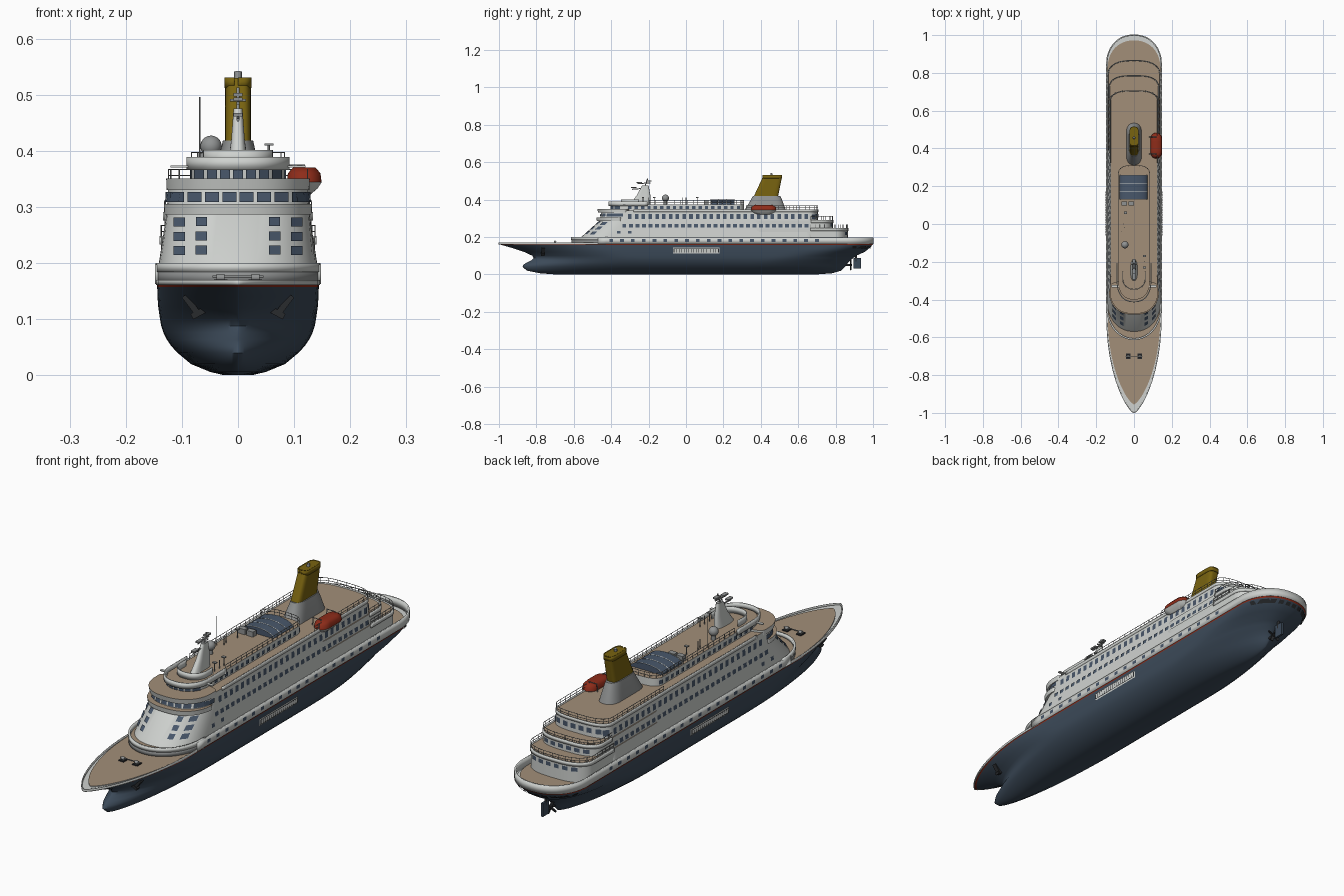
import bpy, bmesh, math
from mathutils import Vector

if "Cube" in bpy.data.objects:
    bpy.data.objects.remove(bpy.data.objects["Cube"])

def material(name, *rgb):
    m = bpy.data.materials.new(name)
    m.use_nodes = True
    m.diffuse_color = (*rgb, 1)
    m.node_tree.nodes["Principled BSDF"].inputs["Base Color"].default_value = (*rgb, 1)
    return m

WHITE = material("white_paint", .62, .64, .62)
NAVY = material("navy_hull", .046, .07, .102)
RED = material("red_paint", .27, .025, .01)
TAN = material("tan_deck", .36, .272, .19)
GLASS = material("blue_glass", .065, .095, .145)
GOLD = material("gold_funnel", .19, .125, .005)
GREY = material("grey_metal", .28, .29, .29)
DARK = material("dark_metal", .022, .024, .027)
N = 64

# A level is (z, bow y, stern y, half width, bow length, bow power, stern length, stern power)
def half(lv, y):
    z, yb, ys, w, lb, pb, ls, ps = lv
    a = min(max((y - yb) / lb, 0), 1)
    b = min(max((ys - y) / ls, 0), 1)
    return w * (1 - (1 - a) ** 2) ** pb * (1 - (1 - b) ** 2) ** ps

def ring(lv):
    yy = [lv[1] + (lv[2] - lv[1]) * (1 - math.cos(math.pi * i / N)) / 2 for i in range(N + 1)]
    pts = [(half(lv, y), y) for y in yy]
    return pts + [(-x, y) for x, y in pts[N - 1:0:-1]]

def at(levels, z):
    for a, b in zip(levels, levels[1:]):
        if z <= b[0]:
            break
    t = (z - a[0]) / (b[0] - a[0])
    return [p + (q - p) * t for p, q in zip(a, b)]

def finish(name, bm, mats, angle=35):
    me = bpy.data.meshes.new(name)
    bm.to_mesh(me)
    bm.free()
    for m in mats:
        me.materials.append(m)
    ob = bpy.data.objects.new(name, me)
    bpy.context.collection.objects.link(ob)
    bpy.ops.object.select_all(action="DESELECT")
    ob.select_set(True)
    bpy.context.view_layer.objects.active = ob
    bpy.ops.object.shade_smooth_by_angle(angle=math.radians(angle))
    return ob

def loft(name, levels, side=WHITE, top=TAN, last=None, angle=35):
    bm = bmesh.new()
    rows = [[bm.verts.new((x, y, lv[0])) for x, y in ring(lv)] for lv in levels]
    c = 2 * N
    for k, (a, b) in enumerate(zip(rows, rows[1:])):
        for i in range(c):
            f = bm.faces.new((a[i], a[(i + 1) % c], b[(i + 1) % c], b[i]))
            f.material_index = 2 if last and k == len(rows) - 2 else 0
    for r, mi in ((rows[0], 0), (rows[-1], 1)):
        for i in range(N):
            ids = dict.fromkeys((i, i + 1, (c - i - 1) % c, (c - i) % c))
            bm.faces.new([r[j] for j in ids]).material_index = mi
    bmesh.ops.recalc_face_normals(bm, faces=bm.faces)
    return finish(name, bm, [side, top, last or side], angle)

def chain(lv, y0=None, y1=None):
    pts = ring(lv)
    if y1 is not None:
        pts = pts[N:] + pts[:N]
    return [p for p in pts if (y0 is None or p[1] >= y0) and (y1 is None or p[1] <= y1)]

def wall(name, lv, z0, z1, thick, y0=None, y1=None, mat=WHITE):
    bm = bmesh.new()
    cols = [[bm.verts.new((x, y, z)) for z in (z0, z1)] for x, y in chain(lv, y0, y1)]
    for a, b in zip(cols, cols[1:]):
        bm.faces.new((a[0], b[0], b[1], a[1]))
    ob = finish(name, bm, [mat])
    s = ob.modifiers.new("thickness", "SOLIDIFY")
    s.thickness, s.offset = thick, 0

def tubes(name, lines, radius, mat):
    cu = bpy.data.curves.new(name, "CURVE")
    cu.dimensions, cu.bevel_depth, cu.bevel_resolution = "3D", radius, 1
    for line in lines:
        s = cu.splines.new("POLY")
        s.points.add(len(line) - 1)
        for p, q in zip(s.points, line):
            p.co = (*q, 1)
    cu.use_fill_caps = True
    cu.materials.append(mat)
    bpy.context.collection.objects.link(bpy.data.objects.new(name, cu))

def rail(name, lv, z, y0=None, y1=None, h=.022):
    pts = chain(lv, y0, y1)
    lines = [[(x, y, z + k * h) for x, y in pts] for k in (.5, 1)]
    prev = None
    for x, y in pts:
        if prev is None or math.dist(prev, (x, y)) > .022:
            lines.append([(x, y, z), (x, y, z + h)])
            prev = (x, y)
    tubes(name, lines, .0011, GREY)

# Window plates that follow the surface of a loft
def surf(levels, z, u, mode):
    lv = at(levels, z)
    if mode in (1, -1):
        return Vector((mode * half(lv, u), u, z))
    p, ln = (lv[5], lv[4]) if mode == "front" else (lv[7], lv[6])
    d = ln * (1 - math.sqrt(max(0, 1 - min(1, abs(u) / lv[3]) ** (1 / p))))
    return Vector((u, lv[1] + d if mode == "front" else lv[2] - d, z))

def plates(name, levels, items, w, h, mat=GLASS, lift=.003):
    bm = bmesh.new()
    for mode, u, z in items:
        q = [surf(levels, z + b * h / 2, u + a * w / 2, mode) for a, b in ((-1, -1), (1, -1), (1, 1), (-1, 1))]
        n = (q[1] - q[0]).cross(q[3] - q[0]).normalized()
        out = Vector((mode, 0, 0)) if mode in (1, -1) else Vector((0, -1 if mode == "front" else 1, 0))
        if n.dot(out) < 0:
            n, q = -n, q[::-1]
        bm.faces.new([bm.verts.new(p + n * lift) for p in q])
    finish(name, bm, [mat])

def both(y0, y1, count, z):
    return [(s, y0 + (y1 - y0) * i / max(1, count - 1), z) for s in (1, -1) for i in range(count)]

def box(name, loc, size, mat, rot=(0, 0, 0)):
    bpy.ops.mesh.primitive_cube_add(size=1, location=loc, rotation=rot)
    ob = bpy.context.object
    ob.name, ob.scale = name, size
    ob.data.materials.append(mat)

# Hull with bulbous bow and counter stern
HULL = [(0, -.7, .7, .025, .4, .5, .4, .5), (.006, -.78, .78, .05, .5, .5, .5, .6),
        (.02, -.85, .83, .084, .6, .6, .5, .65), (.04, -.874, .85, .108, .62, .65, .5, .6),
        (.052, -.87, .858, .119, .61, .68, .5, .57), (.064, -.85, .868, .127, .58, .71, .48, .54),
        (.076, -.825, .88, .133, .55, .73, .46, .5), (.088, -.815, .895, .137, .52, .73, .43, .47),
        (.1, -.822, .91, .139, .5, .71, .4, .45), (.12, -.865, .955, .142, .48, .67, .3, .4),
        (.14, -.925, .98, .1435, .5, .69, .2, .42), (.157, -.985, .996, .144, .5, .72, .15, .45),
        (.163, -1, 1, .144, .5, .72, .15, .45)]
SHEER = HULL[-1]
loft("hull", HULL, NAVY, WHITE, RED, 50)
loft("main_deck", [(z, -.955, .972, .139, .46, .72, .14, .45) for z in (.16, .1665)])
SIDE = [SHEER, (.2, *SHEER[1:])]
wall("bow_bulwark", SHEER, .161, .17, .004, y1=-.4)
wall("aft_bulwark", SHEER, .163, .197, .007, y0=-.48)
plates("stern_openings", HULL, [("stern", -.105 + .03 * i, .148) for i in range(8)] + both(.9, .95, 2, .148), .02, .012, DARK, .004)
plates("lower_ports", SIDE, both(-.4, .7, 20, .181), .02, .014, lift=.0045)
plates("name_board", HULL, both(.055, 0, 1, .128), .25, .03, WHITE, .004)
plates("name_board_panel", HULL, both(.055, 0, 1, .128), .242, .021, DARK, .0055)
plates("name_board_slats", HULL, both(-.056, .166, 18, .128), .0105, .018, WHITE, .007)

# Stepped houses
BREAK = (.163, -.61, .7, .1425, .17, .5, .05, .3)
loft("forward_base", [BREAK, (.186, *BREAK[1:])])
wall("breakwater_lower", BREAK, .163, .188, .006, y1=-.4, mat=GREY)
wall("breakwater_rim", BREAK, .184, .2, .009, y1=-.4)
HOUSE = [(.17, -.58, .705, .142, .16, .45, .05, .3), (.2, -.56, .705, .141, .16, .45, .05, .3),
         (.29, -.46, .705, .127, .12, .4, .05, .3), (.343, -.45, .705, .124, .12, .4, .05, .3)]
loft("main_house", HOUSE)
AFT = [((.165, .3, .865, .137, .1, .3, .07, .35), .245), ((.2, .3, .785, .131, .1, .3, .06, .3), .288)]
for (lv, z), name in zip(AFT, ("lower_aft", "middle_aft")):
    lv2 = (z, *lv[1:])
    loft(name + "_house", [lv, lv2])
    wall(name + "_edge", lv2, z - .012, z + .003, .006, y0=.66)
    rail(name + "_rail", lv2, z, y0=.66)
    plates(name + "_windows", [lv, lv2], [("stern", x, z - .025) for x in (-.09, -.054, -.018, .018, .054, .09)], .022, .016)
wall("roof_edge", HOUSE[-1], .334, .347, .005, y0=-.3)
rail("roof_rail", HOUSE[-1], .345, y0=.3)
plates("stern_windows", HOUSE, [("stern", x, .314) for x in (-.09, -.054, -.018, .018, .054, .09)], .022, .02)
plates("middle_windows", HOUSE, both(-.33, .68, 30, .26), .021, .017)
plates("upper_windows", HOUSE, both(-.3, .68, 28, .309), .019, .025)
plates("forward_windows", HOUSE, [("front", s * x, z) for s in (1, -1) for x in (.064, .102) for z in (.22, .245, .271)], .02, .016, lift=.004)
plates("forward_side_windows", HOUSE, both(-.36, -.3, 2, .225), .018, .015)

# Bridge front
loft("bridge_balcony", [(.286, -.477, -.33, .131, .12, .4, .03, .3), (.305, -.48, -.33, .132, .12, .4, .03, .3)])
loft("bridge_roof", [(.33, -.47, -.3, .127, .12, .4, .03, .3), (.351, -.475, -.3, .128, .12, .4, .03, .3)])
plates("bridge_windows", HOUSE, [("front", -.105 + .03 * i, .317) for i in range(8)] + both(-.4, -.35, 3, .317), .025, .018, lift=.004)
UPPER = [(.34, -.4, .31, .083, .09, .42, .04, .3), (.375, -.4, .31, .083, .09, .42, .04, .3)]
loft("upper_house", UPPER)
plates("lookout_windows", UPPER, [("front", -.066 + .022 * i, .358) for i in range(7)], .018, .016, lift=.004)
plates("upper_house_windows", UPPER, both(-.3, .28, 18, .358), .018, .016)
wall("lookout_rim", (.37, -.412, .31, .089, .1, .42, .04, .3), .366, .389, .005, y1=-.2)
wall("mast_windscreen", (.39, -.345, -.1, .06, .06, .4, .05, .3), .375, .401, .004, y1=-.25)
rail("upper_rail", UPPER[1], .375, y0=-.2)
for s in (1, -1):
    box("bridge_wing_arm", (s * .1, -.33, .372), (.04, .012, .004), WHITE)

# Funnel
loft("funnel_base", [(.34, .31, .535, .041, .05, .4, .05, .4), (.395, .345, .515, .032, .05, .4, .05, .4),
                     (.418, .357, .505, .027, .05, .4, .05, .4)], GREY, GREY)
FUNNEL = [(.416, .362, .492, .0228, .025, .25, .025, .25), (.53, .415, .515, .0228, .025, .25, .025, .25)]
loft("funnel", FUNNEL, GOLD, GOLD)
wall("funnel_cap", at(FUNNEL, .52), .512, .531, .003, mat=GOLD)
tubes("exhaust_pipe", [[(0, .455, .52), (0, .458, .541)]], .007, GREY)

# Skylight with ribs, and roof lockers
for name, y, length, r, mat in [("skylight", .195, .13, .074, GLASS)] + [("skylight_rib", .132 + .042 * i, .003, .0755, WHITE) for i in range(4)]:
    bpy.ops.mesh.primitive_cylinder_add(vertices=32, radius=1, depth=1, location=(-.003, y, .372), rotation=(math.pi / 2, 0, 0))
    ob = bpy.context.object
    ob.name, ob.scale = name, (r, r * .4, length)
    ob.data.materials.append(mat)
    bpy.ops.object.shade_smooth_by_angle(angle=math.radians(35))
for x in (-.052, -.015):
    box("roof_locker", (x, .108, .385), (.03, .022, .022), GREY)

# Mast, aerials, vents and dome
loft("mast", [(.375, -.3, -.19, .018, .04, .4, .04, .4), (.42, -.265, -.19, .012, .02, .4, .02, .4),
              (.475, -.235, -.2, .008, .01, .4, .01, .4)], WHITE, GREY)
tubes("mast_spars", [[(0, -.22, .47), (0, -.205, .512)], [(0, -.29, .455), (0, -.2, .462)], [(-.014, -.215, .49), (.014, -.215, .49)],
                     [(0, -.26, .485), (0, -.19, .49)]], .003, GREY)
for y, z in ((-.28, .464), (-.25, .492), (-.2, .5)):
    box("radar_scanner", (0, y, z), (.016, .03, .006), GREY)
bpy.ops.mesh.primitive_uv_sphere_add(segments=24, ring_count=16, radius=.019, location=(-.048, -.11, .408))
bpy.context.object.name = "satellite_dome"
bpy.context.object.data.materials.append(GREY)
bpy.ops.object.shade_smooth_by_angle(angle=math.radians(35))
tubes("dome_stand", [[(-.048, -.11, .375), (-.048, -.11, .395)]], .011, GREY)
tubes("whip_aerial", [[(-.068, -.04, .375), (-.068, -.04, .496)]], .0014, GREY)
POSTS = [(.055, -.23), (.055, -.17), (-.045, .06), (.055, -.2), (-.055, 0), (-.05, -.02)]
tubes("roof_posts", [[(x, y, .375), (x, y, .41)] for x, y in POSTS], .002, GREY)
for x, y in POSTS[:3]:
    box("vent_head", (x, y, .411), (.016, .012, .004), GREY)

# Lifeboat and davits
LIFEBOAT = [(.321, .375, .455, .01, .03, .5, .03, .5), (.333, .355, .475, .024, .03, .5, .03, .5),
            (.344, .347, .483, .031, .035, .45, .035, .45), (.36, .35, .48, .029, .035, .45, .035, .45),
            (.37, .365, .465, .02, .03, .45, .03, .45)]
loft("lifeboat_hull", LIFEBOAT[:3], WHITE, RED).location.x = .118
loft("lifeboat_canopy", LIFEBOAT[2:], RED, RED, angle=60).location.x = .118
tubes("davits", [[(.08, y, .343), (.082, y, .374), (.118, y, .374), (.118, y, .36)] for y in (.37, .46)], .002, GREY)

# Foredeck windlass
tubes("windlass_shaft", [[(-.045, -.7, .176), (.045, -.7, .176)]], .002, GREY)
for s in (1, -1):
    tubes("windlass_drum", [[(s * .024, -.7, .174), (s * .038, -.7, .174)]], .007, GREY)
    box("windlass_bed", (s * .031, -.7, .168), (.024, .03, .005), DARK)

# Anchors
for s in (1, -1):
    p = surf(HULL, .125, -.76, s)
    box("anchor_shank", p + Vector((s * .002, -.004, 0)), (.011, .018, .042), DARK, (0, s * .65, 0))
    box("anchor_fluke", p + Vector((-s * .011, -.006, -.014)), (.028, .018, .011), DARK, (0, s * .5, 0))

# Rudder and propeller
box("rudder", (0, .915, .06), (.009, .04, .055), NAVY)
tubes("rudder_stock", [[(0, .91, .07), (0, .91, .125)]], .006, DARK)
tubes("propeller_shaft", [[(0, .8, .05), (0, .888, .05)]], .006, DARK)
for k in range(4):
    a = k * math.pi / 2 + .4
    box("propeller_blade", (.014 * math.cos(a), .88, .05 + .014 * math.sin(a)), (.028, .004, .012), DARK, (.4, -a, 0))
